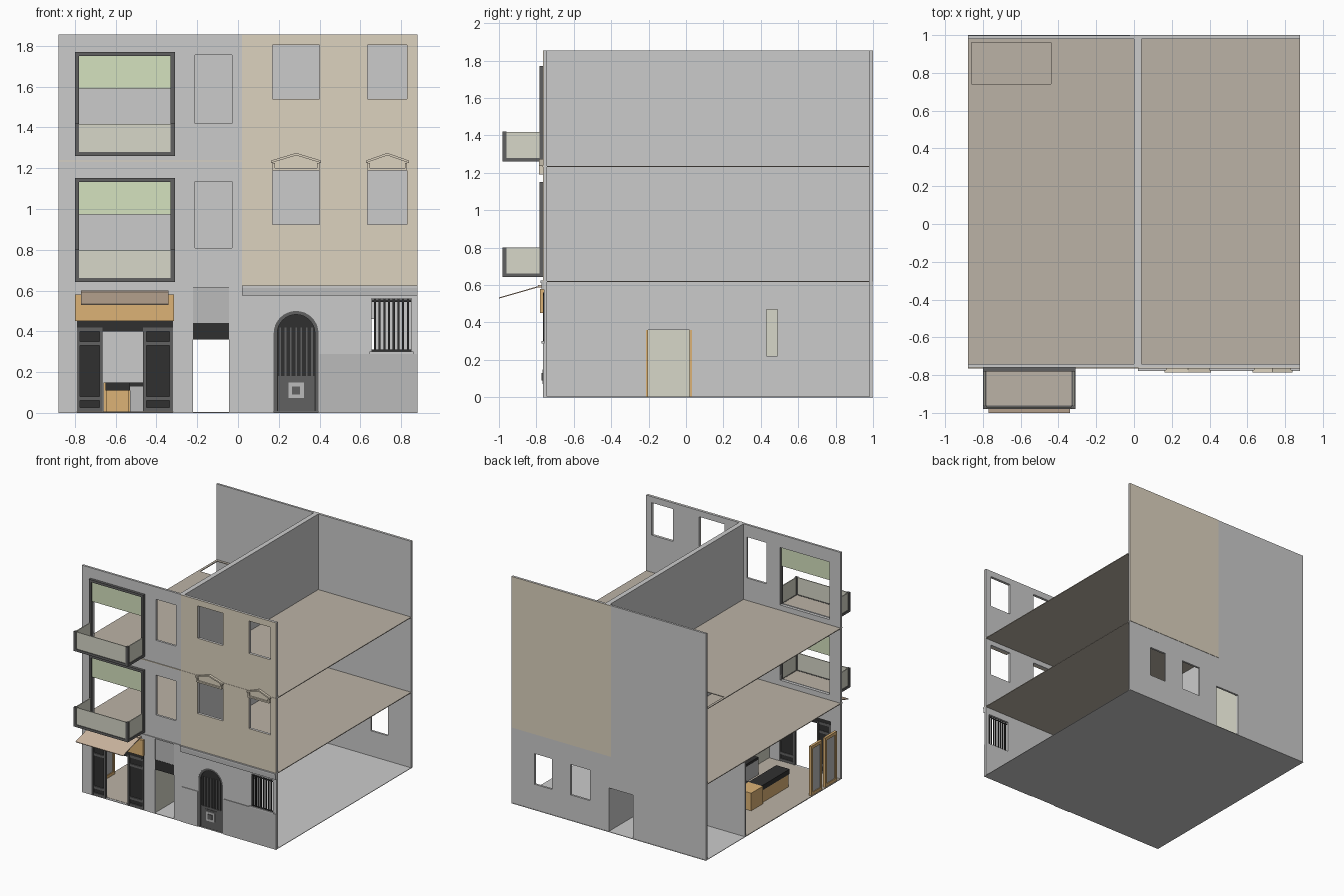
import bpy, bmesh, math
from mathutils import Vector

if "Cube" in bpy.data.objects:
    bpy.data.objects.remove(bpy.data.objects["Cube"])


def mat(name, r, g, b):
    m = bpy.data.materials.new(name)
    m.diffuse_color = (r, g, b, 1)
    m.use_nodes = True
    m.node_tree.nodes["Principled BSDF"].inputs["Base Color"].default_value = m.diffuse_color
    return m


BEIGE = mat("beige_plaster", .72, .65, .52)
BROWN = mat("brown_floor", .50, .45, .38)
BLACK = mat("black_metal", .03, .03, .03)
DARK = mat("dark_frame", .12, .12, .12)
ORANGE = mat("orange_wood", .72, .45, .18)
GREEN = mat("green_blind", .66, .76, .52)
GLASS = mat("olive_panel", .68, .68, .58)
GREY = mat("mid_grey", .5, .5, .5)
TAN = mat("awning_cloth", .62, .48, .36)


def finish(bm, name, m):
    bmesh.ops.recalc_face_normals(bm, faces=bm.faces)
    me = bpy.data.meshes.new(name)
    bm.to_mesh(me)
    bm.free()
    ob = bpy.data.objects.new(name, me)
    bpy.context.collection.objects.link(ob)
    if m:
        me.materials.append(m)
    return ob


def box(name, x0, x1, y0, y1, z0, z1, m=None):
    bm = bmesh.new()
    bmesh.ops.create_cube(bm, size=1)
    for v in bm.verts:
        v.co = ((x0 + x1) / 2 + v.co.x * (x1 - x0),
                (y0 + y1) / 2 + v.co.y * (y1 - y0),
                (z0 + z1) / 2 + v.co.z * (z1 - z0))
    return finish(bm, name, m)


# slab in a plane with rectangular holes; axis is the thickness direction
def slab(name, axis, a, b, u0, u1, v0, v1, holes=(), m=None):
    def place(u, v):
        return {'x': (a, u, v), 'y': (u, a, v), 'z': (u, v, a)}[axis]
    us = sorted({u0, u1, *[c for h in holes for c in h[:2] if u0 < c < u1]})
    vs = sorted({v0, v1, *[c for h in holes for c in h[2:] if v0 < c < v1]})
    bm = bmesh.new()
    grid = {}

    def vert(i, j):
        if (i, j) not in grid:
            grid[i, j] = bm.verts.new(place(us[i], vs[j]))
        return grid[i, j]
    for i in range(len(us) - 1):
        for j in range(len(vs) - 1):
            cu, cv = (us[i] + us[i + 1]) / 2, (vs[j] + vs[j + 1]) / 2
            if not any(h[0] < cu < h[1] and h[2] < cv < h[3] for h in holes):
                bm.faces.new([vert(i, j), vert(i + 1, j), vert(i + 1, j + 1), vert(i, j + 1)])
    r = bmesh.ops.extrude_face_region(bm, geom=bm.faces[:])
    d = Vector({'x': (b - a, 0, 0), 'y': (0, b - a, 0), 'z': (0, 0, b - a)}[axis])
    bmesh.ops.translate(bm, vec=d, verts=[e for e in r['geom'] if isinstance(e, bmesh.types.BMVert)])
    return finish(bm, name, m)


# outline in the x-z plane pushed along y
def prism(name, pts, y0, y1, m=None):
    bm = bmesh.new()
    f = bm.faces.new([bm.verts.new((x, y0, z)) for x, z in pts])
    r = bmesh.ops.extrude_face_region(bm, geom=[f])
    bmesh.ops.translate(bm, vec=(0, y1 - y0, 0),
                        verts=[e for e in r['geom'] if isinstance(e, bmesh.types.BMVert)])
    return finish(bm, name, m)


W, F, B, H = .88, -.76, 1.0, 1.855
Z1, Z2 = .62, 1.235

# front wall with all openings
upper = [(.17, .40, 1.54, 1.805), (.635, .83, 1.54, 1.805),
         (.17, .40, .925, 1.19), (.635, .83, .925, 1.19)]
holes = upper + [(-.78, -.33, 1.28, 1.75), (-.78, -.33, .665, 1.135),
                 (-.21, -.03, 1.42, 1.755), (-.21, -.03, .81, 1.135),
                 (-.79, -.32, 0, .45), (-.22, -.045, 0, .62),
                 (.175, .395, 0, .50), (.655, .85, .30, .56)]
slab("front_wall", 'y', F, F + .018, -W, W, 0, H, holes)
slab("front_plaster", 'y', F - .004, F, .02, W, Z1, H, upper, BEIGE)
box("front_string_course", -W, W, F - .006, F, Z2 - .003, Z2 + .003, BEIGE)

# back wall with windows and hall door
back = [(.515, .67, .21, .46), (.17, .345, .21, .46), (-.22, -.0, 0, .36)]
slab("back_wall", 'y', B - .02, B - .003, -W, W, 0, H, back)
box("back_plaster", -.02, W, B - .003, B, Z1, H, BEIGE)

# floors, party wall and hall walls
box("ground_slab", -W, W, F, B, 0, .004)
box("shop_floor", -W, -.225, F + .02, .48, .004, .006, BROWN)
slab("first_floor", 'z', Z1 - .004, Z1 + .002, -W, W, F + .018, B - .02, (), BROWN)
slab("second_floor", 'z', Z2 - .004, Z2 + .002, -W, W, F + .018, B - .02,
     [(-.86, -.44, .74, .96)], BROWN)
slab("party_wall", 'x', 0, .04, F + .018, B - .02, 0, H,
     [(-.21, .025, 0, .36), (.43, .49, .22, .47)])
box("hall_wall", -.235, -.222, F + .018, B - .02, .004, Z1 - .004, GLASS)
for y in (-.215, .02):
    box("hall_door_frame", -.004, .044, y, y + .012, .004, .36, ORANGE)
box("shop_rear_wall", -W, -.235, .48, .495, .004, Z1 - .004)


# balcony windows: frame, blind and projecting balcony
def balcony(z):
    x0, x1, yo = -.80, -.31, -.98
    slab("balcony_window_frame", 'y', F - .022, F + .01, x0, x1, z, z + .51,
         [(x0 + .02, x1 - .02, z + .02, z + .49)], DARK)
    box("balcony_blind", x0 + .02, x1 - .02, F - .012, F - .004, z + .33, z + .49, GREEN)
    box("balcony_floor", x0 + .02, x1 - .02, yo + .02, F, z + .005, z + .018, BROWN)
    box("balcony_front_panel", x0 + .02, x1 - .02, yo + .005, yo + .012, z + .02, z + .158, GLASS)
    box("balcony_front_rail", x0, x1, yo, yo + .02, z, z + .02, DARK)
    for x in (x0, x1 - .02):
        box("balcony_side_rail", x, x + .02, yo + .02, F - .022, z, z + .02, DARK)
        box("balcony_post", x, x + .02, yo, yo + .02, z + .02, z + .16, DARK)
        box("balcony_side_panel", x + .006, x + .014, yo + .02, F - .022, z + .02, z + .158, GLASS)


balcony(.642)
balcony(1.26)

# pediments over the middle windows
for x0, x1 in ((.17, .40), (.635, .83)):
    c, z0, z1, z2, t = (x0 + x1) / 2, 1.19, 1.238, 1.275, .012
    prism("pediment_panel", [(x0, z0), (x1, z0), (x1, z1), (c, z2), (x0, z1)], F - .012, F - .004, BEIGE)
    box("pediment_base", x0, x1, F - .025, F - .012, z0, z0 + t, BEIGE)
    for s, xe in ((1, x0), (-1, x1)):
        prism("pediment_slope", [(xe - s * .008, z1 - t), (c, z2 - t), (c, z2), (xe - s * .008, z1)],
              F - .025, F - .012, BEIGE)
        box("pediment_side", min(xe, xe + s * t), max(xe, xe + s * t), F - .025, F - .012, z0 + t, z1 - t, BEIGE)

# shop front: dark glazed sides, transom, sign board and awning
for x0, x1 in ((-.79, -.665), (-.465, -.32)):
    box("shop_glazing", x0, x1, F + .006, F + .012, .006, .42, BLACK)
    for z in (.006, .06, .33, .40):
        box("shop_rail", x0, x1, F - .002, F + .016, z, z + .02, DARK)
    for x in (x0, x1 - .015):
        box("shop_stile", x, x + .015, F - .004, F + .018, .006, .42, DARK)
box("shop_transom", -.79, -.32, F - .002, F + .014, .40, .45, BLACK)
box("sign_board", -.80, -.315, F - .02, F, .45, .58, ORANGE)
aw = box("awning", -.77, -.34, -.1125, .1125, -.003, .003, TAN)
aw.rotation_euler.x = math.atan2(.062, .216)
aw.location = (0, -.891, .562)
box("awning_roller", -.77, -.34, F - .03, F, .586, .60, TAN)

# shop furniture: counter run and two side cabinets
box("counter_front", -.645, -.535, -.40, -.06, .006, .11, ORANGE)
box("counter_top", -.65, -.53, -.41, -.05, .11, .15, BLACK)
box("serving_counter", -.66, -.52, -.05, .10, .006, .15, ORANGE)
box("rear_counter", -.53, -.24, -.06, .06, .006, .13, GREY)
box("rear_counter_top", -.53, -.24, -.06, .06, .13, .15, BLACK)
box("wall_counter", -.34, -.24, -.45, -.06, .006, .13, GREY)
box("wall_counter_top", -.34, -.24, -.45, -.06, .13, .15, BLACK)
for y0, y1 in ((-.51, -.37), (-.70, -.55)):
    slab("side_cabinet_frame", 'x', -.875, -.855, y0, y1, .006, .41,
         [(y0 + .02, y1 - .02, .03, .385)], ORANGE)
    box("side_cabinet_panel", -.869, -.861, y0 + .02, y1 - .02, .03, .385, GREY)

# hall entrance head
box("hall_transom", -.22, -.045, F + .004, F + .014, .36, .44, BLACK)
box("hall_head_panel", -.22, -.045, F + .006, F + .014, .44, .62, GREY)

# arched door: wall spandrels, leaf, bars and raised centre
c, r, zs = .285, .11, .39
arc = [(c + r * math.cos(math.pi * i / 16), zs + r * math.sin(math.pi * i / 16)) for i in range(17)]
prism("arch_spandrel_right", [(c + r, .502), *arc[:9], (c, .502)], F, F + .018)
prism("arch_spandrel_left", [(c, .502), *arc[8:], (c - r, .502)], F, F + .018)
ring = [(c + (p[0] - c) * .84, zs + (p[1] - zs) * .84) for p in arc]
prism("arch_door_frame", [(c + r, .006), *arc, (c - r, .006), (c - r * .84, .006), *ring[::-1],
                          (c + r * .84, .006)], F + .001, F + .016, DARK)
prism("arch_door_leaf", [(c + r * .84, .006), *ring, (c - r * .84, .006)], F + .010, F + .014, BLACK)
for i in range(7):
    x = c - .078 + i * .026
    box("door_bar", x - .004, x + .004, F + .003, F + .010, .18, zs + .03, DARK)
box("door_lower_panel", c - .09, c + .09, F + .004, F + .010, .006, .18, DARK)
for s, d in ((.052, .0), (.038, -.006), (.02, -.012)):
    box("door_boss", c - s, c + s, F + d, F + .004, .11 - s, .11 + s, GREY if s == .038 else DARK)

# barred window and stone courses of the right house
for i in range(8):
    x = .672 + i * .023
    box("window_bar", x - .005, x + .005, F - .004, F + .004, .30, .56, BLACK)
for z in (.305, .55):
    box("window_bar_rail", .655, .85, F - .003, F + .003, z - .005, z + .005, BLACK)
box("window_sill", .645, .86, F - .012, F, .288, .30)
for x0, x1 in ((.02, .17), (.40, W)):
    box("stone_base", x0, x1, F - .005, F, .0, .288, GREY if x0 > .1 else None)
box("cornice", .02, W, F - .012, F, .575, .62, GREY)
box("cornice_moulding", .02, W, F - .018, F, .612, .625)
box("left_string_course", -W, .02, F - .006, F, .615, .625)
